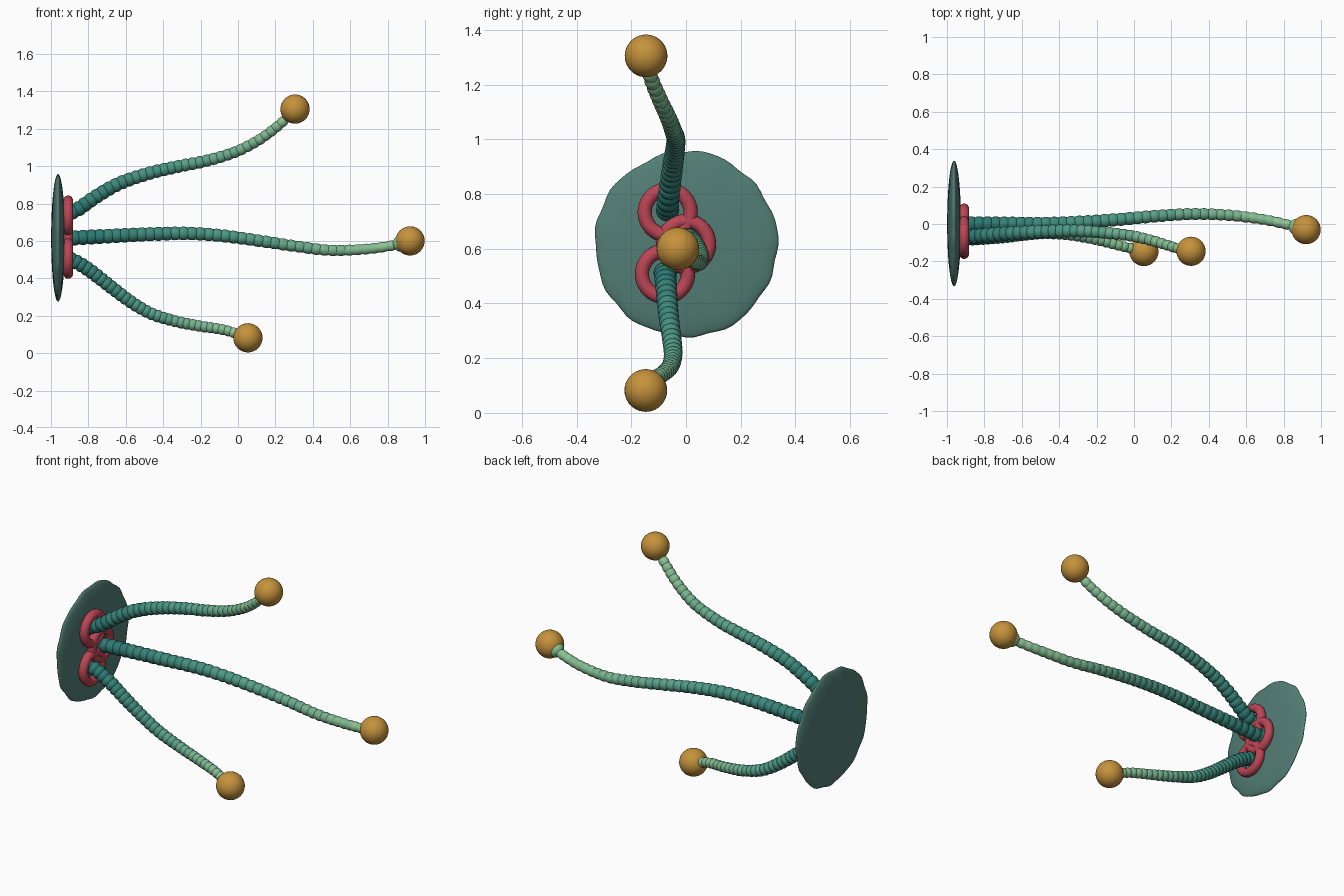
import bpy, bmesh, math
from mathutils import Vector, Matrix

if "Cube" in bpy.data.objects:
    bpy.data.objects.remove(bpy.data.objects["Cube"])


def material(name, rgb):
    m = bpy.data.materials.new(name)
    m.diffuse_color = (*rgb, 1)
    m.use_nodes = True
    m.node_tree.nodes["Principled BSDF"].inputs["Base Color"].default_value = m.diffuse_color
    return m


def finish(name, bm, mats, angle=180):
    bmesh.ops.recalc_face_normals(bm, faces=bm.faces)
    me = bpy.data.meshes.new(name)
    bm.to_mesh(me)
    bm.free()
    for m in mats:
        me.materials.append(m)
    ob = bpy.data.objects.new(name, me)
    bpy.context.collection.objects.link(ob)
    bpy.ops.object.select_all(action='DESELECT')
    ob.select_set(True)
    bpy.context.view_layer.objects.active = ob
    bpy.ops.object.shade_smooth_by_angle(angle=math.radians(angle))
    return ob


def spline(pts, n):
    """Catmull-Rom through pts, resampled to n+1 evenly spaced points."""
    p = [Vector(q) for q in pts]
    p = [2 * p[0] - p[1]] + p + [2 * p[-1] - p[-2]]
    fine = []
    for i in range(1, len(p) - 2):
        a, b, c, d = p[i - 1:i + 3]
        for k in range(30):
            t = k / 30
            fine.append(0.5 * (2 * b + (c - a) * t + (2 * a - 5 * b + 4 * c - d) * t * t
                               + (3 * b - a - 3 * c + d) * t ** 3))
    fine.append(p[-2])
    dist = [0]
    for a, b in zip(fine, fine[1:]):
        dist.append(dist[-1] + (b - a).length)
    out, j = [], 0
    for i in range(n + 1):
        s = dist[-1] * i / n
        while j < len(dist) - 2 and dist[j + 1] < s:
            j += 1
        out.append(fine[j].lerp(fine[j + 1], (s - dist[j]) / (dist[j + 1] - dist[j])))
    return out


def lerp3(a, b, t):
    return tuple(x + (y - x) * t for x, y in zip(a, b))


# Colours: tentacles fade from dark teal to pale green
SHADES = 10
BASE, MID, TIP = (0.025, 0.19, 0.17), (0.08, 0.33, 0.24), (0.27, 0.55, 0.30)
greens = []
for i in range(SHADES):
    t = i / (SHADES - 1) * 2
    greens.append(material(f"green_{i}", lerp3(BASE, MID, t) if t < 1 else lerp3(MID, TIP, t - 1)))
red = material("ring_red", (0.50, 0.06, 0.09))
gold = material("ball_gold", (0.56, 0.29, 0.045))
slate = material("disc_teal", (0.085, 0.21, 0.18))


def tentacle(name, pts, beads, r0, r1):
    """Swept tube with a bead-shaped (scalloped) radius."""
    sub, sides = 5, 18
    path = spline(pts, beads * sub)
    bm = bmesh.new()
    rings, up = [], Vector((0, 1, 0))
    for i, c in enumerate(path):
        tan = (path[min(i + 1, len(path) - 1)] - path[max(i - 1, 0)]).normalized()
        u = (up - tan * up.dot(tan)).normalized()
        up, v = u, tan.cross(u)
        k = (i % sub) / sub * 2 - 1
        r = (r0 + (r1 - r0) * i / (len(path) - 1)) * math.sqrt(1 - 0.27 * k * k)
        rings.append([bm.verts.new(c + r * (math.cos(a) * u + math.sin(a) * v))
                      for a in (2 * math.pi * s / sides for s in range(sides))])
    for i, (a, b) in enumerate(zip(rings, rings[1:])):
        shade = int((i // sub) / beads * SHADES)
        for s in range(sides):
            f = bm.faces.new((a[s], a[s - 1], b[s - 1], b[s]))
            f.material_index = shade
    bm.faces.new(rings[0])
    bm.faces.new(rings[-1]).material_index = SHADES - 1
    finish(name, bm, greens, 35)


def ball(name, loc, r, mat):
    bm = bmesh.new()
    bmesh.ops.create_uvsphere(bm, u_segments=32, v_segments=20, radius=r,
                              matrix=Matrix.Translation(loc))
    finish(name, bm, [mat])


def ring(name, y, z, x=-0.908, R=0.084, r=0.026):
    bm = bmesh.new()
    n, m = 40, 14
    g = [[bm.verts.new((x + r * math.sin(q),
                        y + (R + r * math.cos(q)) * math.cos(p),
                        z + (R + r * math.cos(q)) * math.sin(p)))
          for q in (2 * math.pi * j / m for j in range(m))]
         for p in (2 * math.pi * i / n for i in range(n))]
    for i in range(n):
        for j in range(m):
            bm.faces.new((g[i - 1][j - 1], g[i][j - 1], g[i][j], g[i - 1][j]))
    finish(name, bm, [red])


# Lens-shaped disc with a slightly ragged rim
bm = bmesh.new()
bmesh.ops.create_uvsphere(bm, u_segments=72, v_segments=32, radius=1)
for v in bm.verts:
    a = math.atan2(v.co.y, v.co.x)
    rad = math.hypot(v.co.x, v.co.y)
    w = 0.334 + 0.003 * math.sin(5 * a + 1) + 0.003 * math.sin(11 * a) + 0.002 * math.sin(17 * a + 2)
    v.co = (-0.962 + 0.037 * v.co.z, w * rad * math.cos(a), 0.617 + 1.015 * w * rad * math.sin(a))
finish("back_disc", bm, [slate])

# Tentacle paths: the last point is the ball centre
paths = {
    "upper": [(-0.94, -0.068, 0.735), (-0.856, -0.066, 0.77), (-0.754, -0.057, 0.84),
              (-0.63, -0.048, 0.909), (-0.47, -0.04, 0.963), (-0.31, -0.037, 1.0),
              (-0.176, -0.045, 1.027), (-0.016, -0.063, 1.075), (0.118, -0.095, 1.144),
              (0.225, -0.128, 1.225), (0.305, -0.146, 1.305)],
    "middle": [(-0.94, 0.0, 0.613), (-0.684, 0.0, 0.626), (-0.47, 0.0, 0.636),
               (-0.257, 0.01, 0.64), (-0.07, 0.025, 0.626), (0.118, 0.042, 0.60),
               (0.305, 0.053, 0.572), (0.49, 0.048, 0.55), (0.68, 0.026, 0.556),
               (0.84, -0.008, 0.578), (0.92, -0.03, 0.60)],
    "lower": [(-0.94, -0.077, 0.515), (-0.87, -0.075, 0.49), (-0.79, -0.071, 0.44),
              (-0.684, -0.064, 0.358), (-0.578, -0.053, 0.278), (-0.47, -0.047, 0.214),
              (-0.337, -0.057, 0.171), (-0.2, -0.083, 0.144), (-0.07, -0.117, 0.123),
              (0.053, -0.147, 0.082)],
}
ring_pos = {"upper": (-0.067, 0.733), "middle": (0.0, 0.617), "lower": (-0.077, 0.508)}
for key, pts in paths.items():
    tentacle(key + "_tentacle", pts, {"upper": 36, "middle": 42, "lower": 34}[key], 0.042, 0.027)
    ball(key + "_tip_ball", pts[-1], 0.078, gold)
    ring(key + "_socket_ring", *ring_pos[key])

# Swollen collar where the middle tentacle meets its ball
ball("middle_collar", (0.872, -0.017, 0.587), 0.045, greens[-1])
